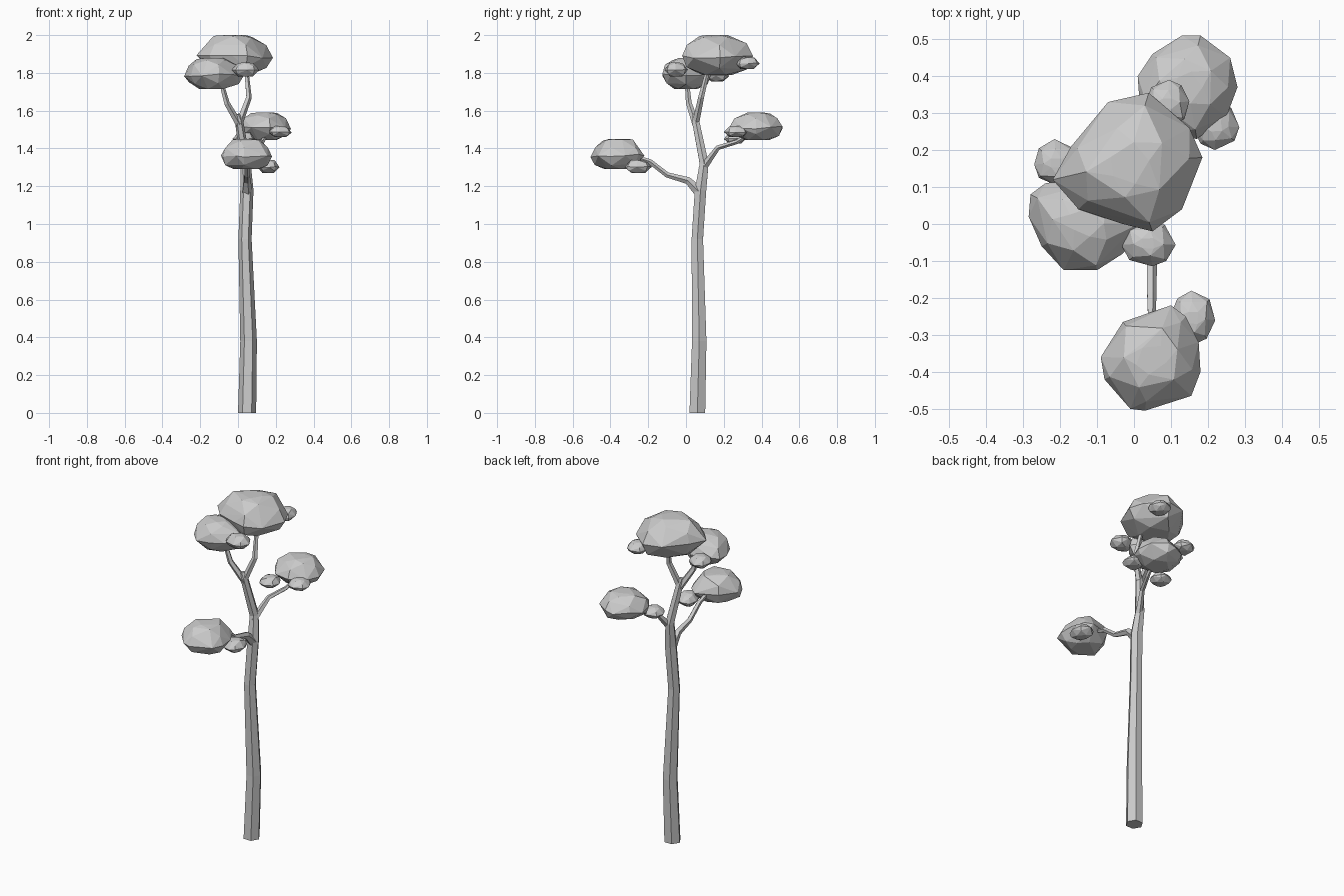
import bpy, bmesh, math, random
from mathutils import Vector

if "Cube" in bpy.data.objects:
    bpy.data.objects.remove(bpy.data.objects["Cube"])

random.seed(4)


def finish(bm, name):
    bmesh.ops.recalc_face_normals(bm, faces=bm.faces)
    mesh = bpy.data.meshes.new(name)
    bm.to_mesh(mesh)
    bm.free()
    obj = bpy.data.objects.new(name, mesh)
    bpy.context.collection.objects.link(obj)
    return obj


def tube(name, path, sides, flat_ends=False):
    """Tapered faceted limb through (x, y, z, radius) points."""
    bm = bmesh.new()
    pts = [Vector(p[:3]) for p in path]
    rings = []
    for i, p in enumerate(path):
        t = (pts[min(i + 1, len(pts) - 1)] - pts[max(i - 1, 0)]).normalized()
        if flat_ends and i == 0:
            t = Vector((0, 0, 1))
        ref = Vector((1, 0, 0)) if abs(t.x) < 0.8 else Vector((0, 1, 0))
        u = (ref - t * ref.dot(t)).normalized()
        v = t.cross(u)
        rings.append([bm.verts.new(pts[i] + p[3] * (u * math.cos(a) + v * math.sin(a)))
                      for a in (2 * math.pi * k / sides for k in range(sides))])
    for a, b in zip(rings, rings[1:]):
        for k in range(sides):
            j = (k + 1) % sides
            bm.faces.new((a[k], a[j], b[j], b[k]))
    bm.faces.new(rings[0][::-1])
    bm.faces.new(rings[-1])
    return finish(bm, name)


# Height fraction and width of the foliage dome rings
DOME = [(0, .5), (.17, .85), (.45, 1), (.75, .85), (.94, .56), (1, .3)]


def foliage(name, outline, z0, z1, step=1):
    """Faceted cushion: convex hull of a plan outline swept up a dome profile."""
    bm = bmesh.new()
    cx = (min(p[0] for p in outline) + max(p[0] for p in outline)) / 2
    cy = (min(p[1] for p in outline) + max(p[1] for p in outline)) / 2
    for r, (f, s) in enumerate(DOME):
        for k, (x, y) in enumerate(outline):
            if s < 1 and (k + r) % 2:
                continue
            q = s if s == 1 else s * random.uniform(.95, 1.06)
            h = f if f in (0, 1) else f + random.uniform(-.05, .05)
            bm.verts.new((cx + (x - cx) * q, cy + (y - cy) * q, z0 + (z1 - z0) * h))
    res = bmesh.ops.convex_hull(bm, input=bm.verts)
    junk = [g for g in res["geom_interior"] + res["geom_unused"]
            if isinstance(g, bmesh.types.BMVert)]
    bmesh.ops.delete(bm, geom=list(set(junk)), context='VERTS')
    return finish(bm, name)


def tuft(name, x0, x1, y0, y1, z0, z1):
    """Small cushion fitted in a box."""
    ring = []
    for k in range(8):
        a = 2 * math.pi * (k + random.uniform(-.2, .2)) / 8
        ring.append(((x0 + x1) / 2 + (x1 - x0) / 2 * math.cos(a),
                     (y0 + y1) / 2 + (y1 - y0) / 2 * math.sin(a)))
    return foliage(name, ring, z0, z1)


# Trunk
tube("trunk", [(.048, .06, 0, .048), (.056, .07, .38, .044), (.037, .06, .92, .035),
               (.047, .077, 1.18, .035), (.04, .096, 1.32, .027),
               (.005, .05, 1.55, .022), (-.005, .045, 1.58, .014)], 6, True)

# Branches
tube("front_branch", [(.047, .07, 1.17, .03), (.047, .01, 1.23, .02), (.047, -.1, 1.26, .015),
                      (.047, -.19, 1.33, .014), (.047, -.28, 1.36, .01)], 5)
tube("back_branch", [(.042, .085, 1.29, .022), (.085, .17, 1.405, .014),
                     (.13, .27, 1.435, .012), (.15, .34, 1.48, .009)], 5)
tube("upper_left_branch", [(.01, .055, 1.52, .02), (-.06, .015, 1.64, .016),
                           (-.09, .005, 1.75, .012), (-.1, .0, 1.79, .01)], 5)
tube("upper_right_branch", [(.005, .05, 1.53, .02), (.057, .08, 1.67, .016),
                            (.045, .112, 1.8, .012), (.04, .125, 1.85, .01)], 5)

# Main foliage cushions
foliage("top_foliage", [(-.22, .12), (-.15, .04), (-.03, 0), (.05, -.02), (.13, .04), (.185, .18),
                        (.15, .26), (.04, .355), (-.07, .33), (-.17, .21)], 1.79, 2.0)
foliage("left_foliage", [(-.285, .02), (-.25, -.06), (-.19, -.125), (-.1, -.125), (-.03, -.08),
                         (.03, 0), (-.03, .08), (-.12, .13), (-.24, .11), (-.28, .08)], 1.715, 1.88)
foliage("front_foliage", [(-.09, -.36), (-.03, -.265), (.1, -.22), (.14, -.25), (.175, -.32),
                          (.18, -.4), (.155, -.465), (.03, -.505), (-.01, -.5),
                          (-.08, -.42)], 1.29, 1.45)
foliage("back_foliage", [(.01, .4), (.05, .46), (.13, .51), (.18, .51), (.26, .45),
                         (.28, .37), (.25, .29), (.17, .23), (.07, .25), (.015, .33)], 1.445, 1.59)

# Small tufts
tuft("front_tuft", .1, .22, -.325, -.18, 1.27, 1.34)
tuft("back_right_tuft", .16, .285, .2, .33, 1.46, 1.52)
tuft("back_left_tuft", -.03, .09, .2, .32, 1.425, 1.485)
tuft("top_front_tuft", -.035, .113, -.115, .01, 1.78, 1.855)
tuft("top_back_tuft", .03, .15, .26, .39, 1.82, 1.885)
tuft("left_back_tuft", -.27, -.15, .1, .23, 1.755, 1.82)
